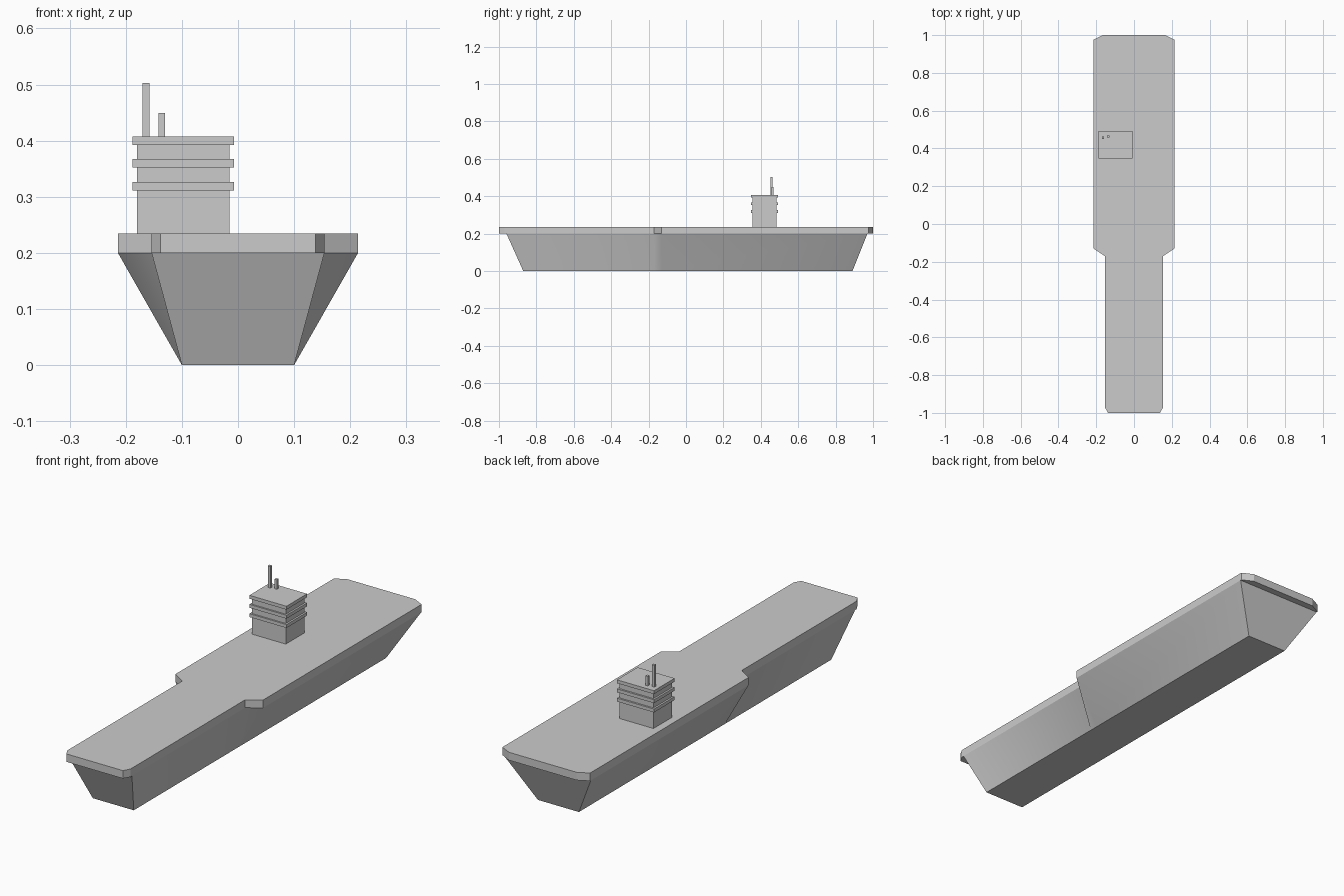
import bpy
import bmesh
import math

cube = bpy.data.objects.get("Cube")
if cube:
    bpy.data.objects.remove(cube, do_unlink=True)

GREY = (0.6, 0.6, 0.6, 1.0)
grey = bpy.data.materials.new("ship grey")
grey.use_nodes = True
grey.diffuse_color = GREY
grey.node_tree.nodes["Principled BSDF"].inputs["Base Color"].default_value = GREY


def mirrored(half):
    """Close a right-hand outline (bow to stern) into a full loop."""
    return half + [(-x, y) for x, y in reversed(half)]


def loft(name, lower, z0, upper, z1):
    """Solid between two loops with matching point counts."""
    bm = bmesh.new()
    a = [bm.verts.new((x, y, z0)) for x, y in lower]
    b = [bm.verts.new((x, y, z1)) for x, y in upper]
    n = len(a)
    for i in range(n):
        j = (i + 1) % n
        bm.faces.new((a[i], a[j], b[j], b[i]))
    bm.faces.new(a[::-1])
    bm.faces.new(b)
    bmesh.ops.recalc_face_normals(bm, faces=bm.faces)
    mesh = bpy.data.meshes.new(name)
    bm.to_mesh(mesh)
    bm.free()
    mesh.materials.append(grey)
    obj = bpy.data.objects.new(name, mesh)
    bpy.context.collection.objects.link(obj)
    return obj


def box(name, x0, x1, y0, y1, z0, z1):
    loop = [(x0, y0), (x1, y0), (x1, y1), (x0, y1)]
    return loft(name, loop, z0, loop, z1)


# Hull: straight keel flaring out to the stepped deck line
keel = [(0.1, -0.87), (0.1, -0.17), (0.1, -0.13), (0.1, 0.89)]
rim = [(0.154, -0.96), (0.154, -0.17), (0.214, -0.13), (0.214, 0.97)]
hull = loft("hull", mirrored(keel), 0, mirrored(rim), 0.2)
bpy.ops.object.select_all(action='DESELECT')
hull.select_set(True)
bpy.context.view_layer.objects.active = hull
bpy.ops.object.shade_smooth_by_angle(angle=math.radians(40))

# Flight deck slab with clipped corners
edge = mirrored([(0.138, -1), (0.154, -0.97), (0.154, -0.17),
                 (0.214, -0.13), (0.214, 0.975), (0.165, 1)])
loft("flight_deck", edge, 0.2, edge, 0.235)

# Island tower with three overhanging platforms
box("island_tower", -0.18, -0.015, 0.355, 0.484, 0.235, 0.393)
for i, z in enumerate((0.311, 0.352, 0.392)):
    box(f"island_platform_{i + 1}", -0.188, -0.007, 0.348, 0.492, z, z + 0.015)

# Masts on the island roof
for name, x, y, top in (("tall_mast", -0.164, 0.457, 0.503),
                        ("short_mast", -0.136, 0.463, 0.449)):
    r = 0.006
    box(name, x - r, x + r, y - r, y + r, 0.407, top)
